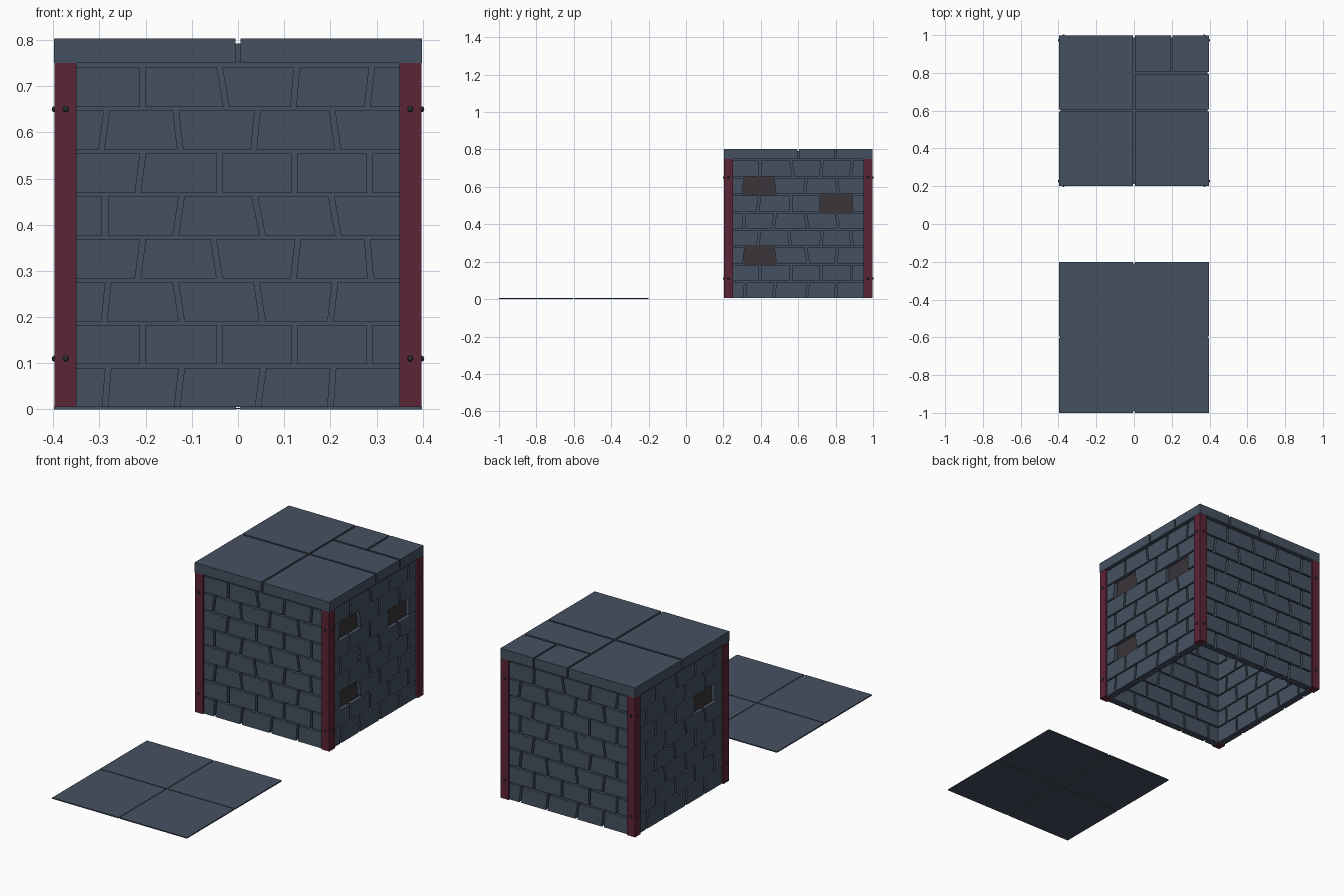
import bpy, bmesh, math
from mathutils import Matrix, Vector

if "Cube" in bpy.data.objects:
    bpy.data.objects.remove(bpy.data.objects["Cube"])


def material(name, rgb):
    m = bpy.data.materials.new(name)
    m.diffuse_color = (*rgb, 1)
    m.use_nodes = True
    m.node_tree.nodes["Principled BSDF"].inputs["Base Color"].default_value = m.diffuse_color
    return m


SLATE = material("slate", (0.060, 0.083, 0.118))
RED = material("dark red", (0.108, 0.018, 0.038))
BROWN = material("dark brown", (0.043, 0.035, 0.040))
IRON = material("dark iron", (0.022, 0.030, 0.040))


def prism(bm, quad, d0, d1):
    """Extrude a (u, z) quad between depths d0 and d1 (outward is -y)."""
    a = [bm.verts.new((u, -d0, z)) for u, z in quad]
    b = [bm.verts.new((u, -d1, z)) for u, z in quad]
    bm.faces.new(a[::-1])
    bm.faces.new(b)
    for i in range(4):
        j = (i + 1) % 4
        bm.faces.new((a[i], a[j], b[j], b[i]))


def box(bm, lo, hi):
    lo, hi = Vector(lo), Vector(hi)
    m = Matrix.Translation((lo + hi) / 2) @ Matrix.Diagonal((*(hi - lo), 1))
    bmesh.ops.create_cube(bm, size=1, matrix=m)


def finish(bm, name, mat, turn=0, centre=(0, 0.6, 0)):
    bmesh.ops.transform(bm, verts=bm.verts, matrix=Matrix.Translation(centre)
                        @ Matrix.Rotation(turn * math.pi / 2, 4, 'Z'))
    bmesh.ops.recalc_face_normals(bm, faces=bm.faces)
    me = bpy.data.meshes.new(name)
    bm.to_mesh(me)
    bm.free()
    me.materials.append(mat)
    ob = bpy.data.objects.new(name, me)
    bpy.context.collection.objects.link(ob)
    return ob


# Brick joints per row, bottom row first: (position at row bottom, at row top)
ROWS = [
    [(-.288, -.281), (-.132, -.122), (.043, .055), (.200, .206)],
    [(-.206, -.206), (-.040, -.040), (.122, .122), (.285, .285)],
    [(-.290, -.281), (-.122, -.135), (.053, .040), (.200, .210)],
    [(-.217, -.206), (-.040, -.053), (.120, .130), (.287, .280)],
    [(-.288, -.288), (-.135, -.122), (.053, .036), (.217, .202)],
    [(-.217, -.206), (-.040, -.040), (.122, .122), (.285, .285)],
    [(-.296, -.284), (-.125, -.135), (.034, .042), (.216, .204)],
    [(-.206, -.206), (-.025, -.040), (.120, .127), (.280, .290)],
]
BOTTOM, PITCH, G, HALF = 0.005, 0.0929, 0.006, 0.35
# Missing bricks: wall index -> (row, brick)
MISSING = {1: [(6, 1), (5, 3), (2, 1)], 3: [(5, 3)]}

# Four brick walls
for turn, side in enumerate(("front", "right", "back", "left")):
    bricks, holes, mortar = bmesh.new(), bmesh.new(), bmesh.new()
    for r, joints in enumerate(ROWS):
        z0 = BOTTOM + r * PITCH
        z1 = z0 + PITCH - 0.008
        ends = [(-HALF - G, -HALF - G)] + joints + [(HALF + G, HALF + G)]
        for i in range(5):
            (l0, l1), (r0, r1) = ends[i], ends[i + 1]
            if (r, i) in MISSING.get(turn, []):
                # brown recess left by the missing brick
                quad = [(l0 - G, z0 - .008), (r0 + G, z0 - .008),
                        (r1 + G, z1 + .008), (l1 - G, z1 + .008)]
                prism(holes, quad, 0.364, 0.368)
            else:
                quad = [(l0 + G, z0), (r0 - G, z0), (r1 - G, z1), (l1 + G, z1)]
                prism(bricks, quad, 0.350, 0.388)
    box(mortar, (-.355, -.366, .005), (.355, -.357, .752))
    finish(bricks, side + "_bricks", SLATE, turn)
    finish(mortar, side + "_mortar", SLATE, turn)
    if turn in MISSING:
        finish(holes, side + "_recess", BROWN, turn)
    else:
        holes.free()

# Corner posts with two bolts on each outer face
for turn, corner in enumerate(("front_right", "back_right", "back_left", "front_left")):
    bm = bmesh.new()
    box(bm, (.35, -.397, .005), (.397, -.35, .752))
    finish(bm, corner + "_post", RED, turn)
    bm = bmesh.new()
    for z in (.11, .65):
        for p in ((.373, -.397, z), (.397, -.373, z)):
            bmesh.ops.create_uvsphere(bm, u_segments=10, v_segments=6, radius=.0065,
                                      matrix=Matrix.Translation(p))
    finish(bm, corner + "_bolts", IRON, turn)

# Top slabs: three large, and one quarter split into three
E, H = 0.398, 0.005
TOP = [(-E, -E, -H, -H), (H, -E, E, -H), (-E, H, -H, E),
       (H, H, E, .194), (H, .204, .195, E), (.205, .204, E, E)]
bm = bmesh.new()
for x0, y0, x1, y1 in TOP:
    box(bm, (x0, y0, .75), (x1, y1, .803))
finish(bm, "top_slabs", SLATE)
bm = bmesh.new()
box(bm, (-.388, -.388, .752), (.388, .388, .792))
finish(bm, "top_core", SLATE)

# Separate floor panel with four thin tiles
bm = bmesh.new()
for sx in (-1, 1):
    for sy in (-1, 1):
        xs, ys = sorted((sx * .004, sx * E)), sorted((sy * .004, sy * .4))
        box(bm, (xs[0], ys[0], 0), (xs[1], ys[1], .006))
finish(bm, "floor_tiles", SLATE, centre=(0, -0.6, 0))
bm = bmesh.new()
box(bm, (-.392, -.392, .001), (.392, .392, .003))
finish(bm, "floor_base", SLATE, centre=(0, -0.6, 0))
